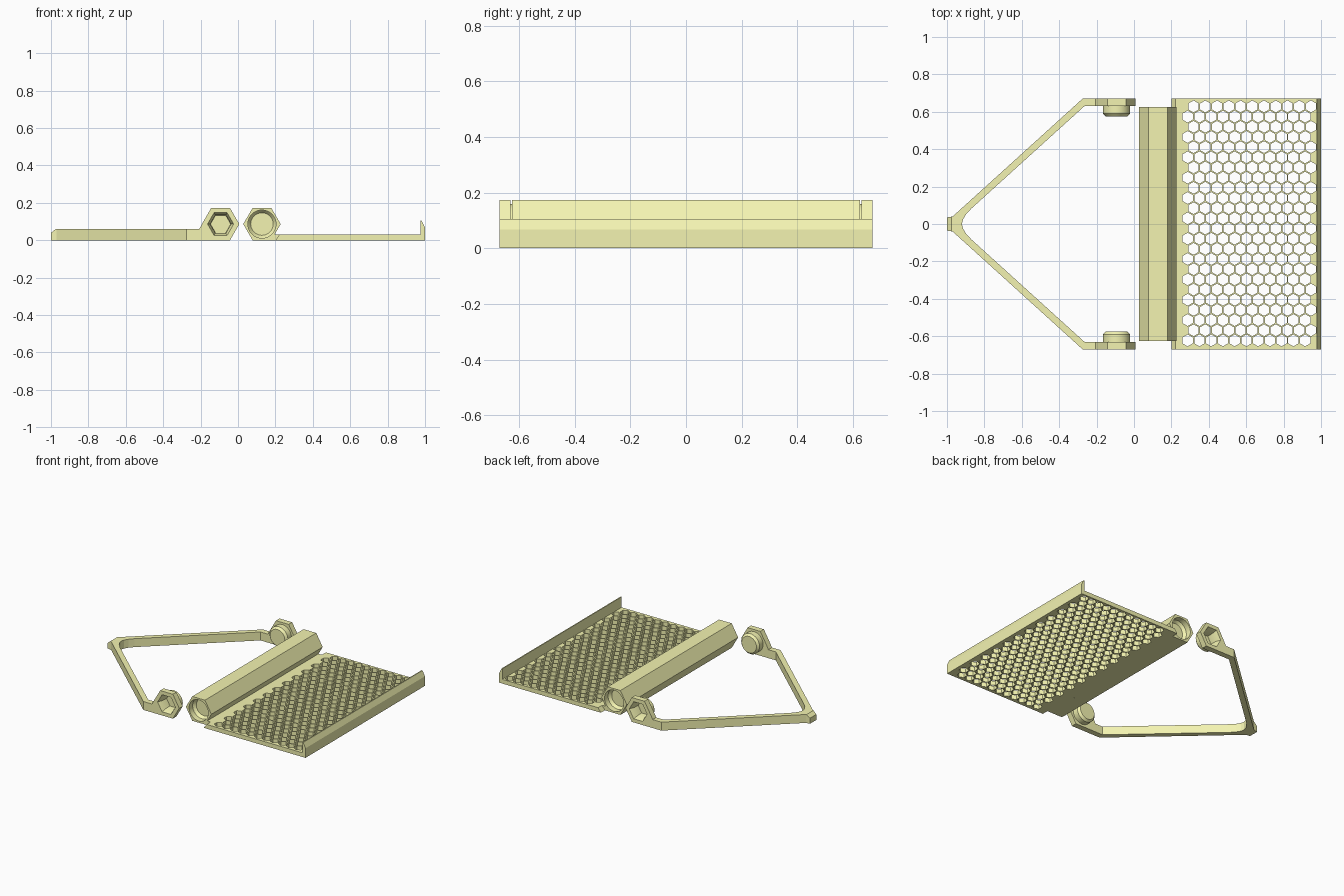
import bpy, bmesh, math
from mathutils import Vector

if "Cube" in bpy.data.objects:
    bpy.data.objects.remove(bpy.data.objects["Cube"])

mat = bpy.data.materials.new("pale_yellow")
mat.diffuse_color = (0.9, 0.9, 0.44, 1)
mat.use_nodes = True
mat.node_tree.nodes["Principled BSDF"].inputs["Base Color"].default_value = mat.diffuse_color
HEX_Z = 0.0866          # centre height of the hex sections
TUBE_X, LUG_X = 0.128, -0.093


def finish(name, bm):
    bmesh.ops.recalc_face_normals(bm, faces=bm.faces)
    me = bpy.data.meshes.new(name)
    bm.to_mesh(me)
    bm.free()
    me.materials.append(mat)
    ob = bpy.data.objects.new(name, me)
    bpy.context.collection.objects.link(ob)
    return ob


def loft(bm, rings):
    """Skin a stack of point rings and cap both ends."""
    vs = [[bm.verts.new(p) for p in r] for r in rings]
    n = len(vs[0])
    for a, b in zip(vs, vs[1:]):
        for i in range(n):
            j = (i + 1) % n
            bm.faces.new((a[i], a[j], b[j], b[i]))
    bm.faces.new(vs[0])
    bm.faces.new(vs[-1])


def prism_y(name, pts, y0, y1):
    bm = bmesh.new()
    loft(bm, [[(x, y, z) for x, z in pts] for y in (y0, y1)])
    return finish(name, bm)


def turned_y(name, cx, stations, n):
    """Regular n-gon sections (y, radius) along y."""
    bm = bmesh.new()
    ang = [2 * math.pi * i / n for i in range(n)]
    loft(bm, [[(cx + r * math.cos(a), y, HEX_Z + r * math.sin(a)) for a in ang]
              for y, r in stations])
    return finish(name, bm)


def apply_bool(ob, other, op):
    m = ob.modifiers.new(op, 'BOOLEAN')
    m.operation, m.object, m.solver = op, other, 'EXACT'
    bpy.context.view_layer.objects.active = ob
    bpy.ops.object.modifier_apply(modifier=m.name)
    bpy.data.objects.remove(other)


def smooth(ob):
    bpy.ops.object.select_all(action='DESELECT')
    ob.select_set(True)
    bpy.context.view_layer.objects.active = ob
    bpy.ops.object.shade_smooth_by_angle(angle=math.radians(25))


# Perforated plate with turned-up lip
plate = prism_y("perforated_plate",
                [(0.20, 0), (1, 0), (1, 0.068), (0.982, 0.105),
                 (0.975, 0.105), (0.975, 0.03), (0.222, 0.03)], -0.67, 0.67)

# Honeycomb holes: 24 staggered rows of 11
bm = bmesh.new()
pitch, rad = 0.0628, 0.0318
row_step = pitch * math.sqrt(3) / 2
for row in range(24):
    cy = 0.003 + (11.5 - row) * row_step
    for col in range(11):
        cx = 0.287 + col * pitch + (pitch / 2 if row % 2 == 0 else 0)
        loft(bm, [[(cx + rad * math.cos(a), cy + rad * math.sin(a), z)
                   for a in (math.pi / 6 + k * math.pi / 3 for k in range(6))]
                  for z in (-0.02, 0.06)])
apply_bool(plate, finish("hole_cutter", bm), 'DIFFERENCE')

# Web joining plate to the hinge tube
prism_y("tube_web", [(0.178, 0), (0.20, 0), (0.222, 0.03), (0.195, 0.03)],
        -0.625, 0.625)

# Hex hinge tube with a blind round socket in each end
tube = turned_y("hinge_tube", TUBE_X, [(-0.625, 0.1), (0.625, 0.1)], 6)
for s in (1, -1):
    socket = turned_y("socket_cutter", TUBE_X,
                      [(s * 0.64, 0.075), (s * 0.585, 0.075), (s * 0.565, 0.06)], 48)
    apply_bool(tube, socket, 'DIFFERENCE')
smooth(tube)

# V-shaped handle: half outline from outer corner to inner fillet, mirrored in y
half = [(-1, 0.035), (-0.97, 0.04), (-0.275, 0.67), (-0.207, 0.67), (-0.207, 0.63),
        (-0.265, 0.63), (-0.87, 0.082), (-0.897, 0.053), (-0.914, 0.025), (-0.92, 0)]
outline = half + [(x, -y) for x, y in reversed(half[:-1])]
bm = bmesh.new()
loft(bm, [[(x, y, z) for x, y in outline] for z in (0, 0.06)])
# Chamfer on the top edge of the tip
cut = bmesh.ops.bisect_plane(bm, geom=bm.verts[:] + bm.edges[:] + bm.faces[:],
                             plane_co=Vector((-0.975, 0, 0.06)),
                             plane_no=Vector((-0.02, 0, 0.025)), clear_outer=True)
bmesh.ops.holes_fill(bm, edges=[e for e in bm.edges if e.is_boundary])
finish("v_handle", bm)

# Hex lugs with chamfered round pins and tapered hex recesses
for s, side in ((1, "back"), (-1, "front")):
    lug = prism_y(side + "_lug",
                  [(-0.207, 0), (-0.043, 0), (0.007, HEX_Z), (-0.043, 0.1732),
                   (-0.143, 0.1732), (-0.193, HEX_Z), (-0.207, 0.06)],
                  s * 0.63, s * 0.67)
    pin = turned_y("pin", LUG_X,
                   [(s * 0.64, 0.072), (s * 0.59, 0.072), (s * 0.575, 0.058)], 48)
    apply_bool(lug, pin, 'UNION')
    recess = turned_y("recess_cutter", LUG_X,
                      [(s * 0.68, 0.072), (s * 0.67, 0.07),
                       (s * 0.635, 0.056), (s * 0.592, 0.054)], 6)
    apply_bool(lug, recess, 'DIFFERENCE')
    smooth(lug)
